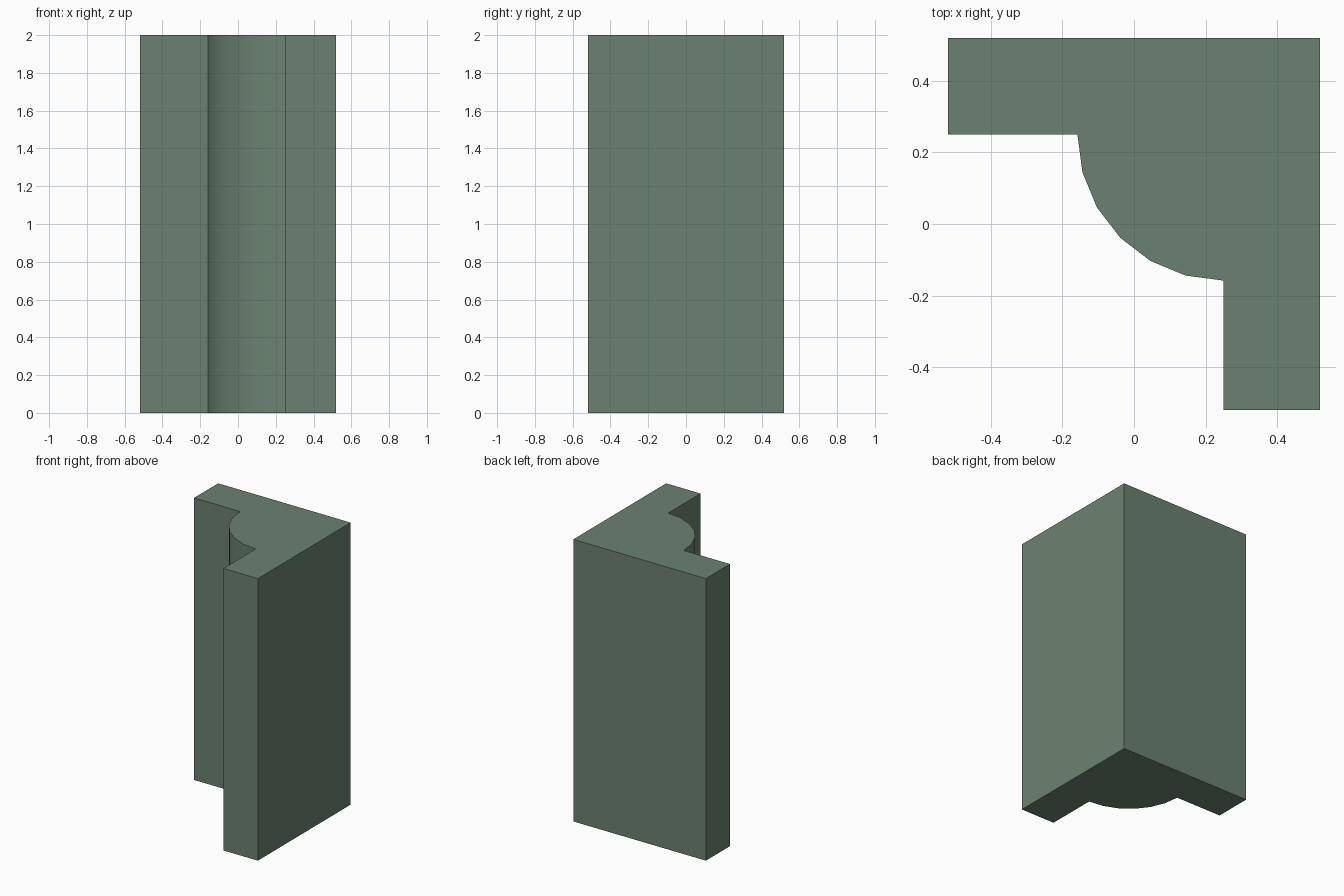
import bpy, bmesh, math

cube = bpy.data.objects.get("Cube")
if cube:
    bpy.data.objects.remove(cube, do_unlink=True)

HALF, INNER, RADIUS, HEIGHT, STEPS = 0.52, 0.25, 0.408, 2.0, 6

# Painted green material
green = bpy.data.materials.new("muted_green")
green.use_nodes = True
colour = (0.145, 0.222, 0.165, 1)
green.diffuse_color = colour
green.node_tree.nodes["Principled BSDF"].inputs["Base Color"].default_value = colour

# L-shaped footprint with a rounded bulge in the inner corner
outline = [(INNER, -HALF), (HALF, -HALF), (HALF, HALF), (-HALF, HALF), (-HALF, INNER)]
for i in range(STEPS + 1):
    a = math.pi + i * math.pi / 2 / STEPS
    outline.append((INNER + RADIUS * math.cos(a), INNER + RADIUS * math.sin(a)))

# Extrude the footprint to full height
bm = bmesh.new()
base = bm.faces.new([bm.verts.new((x, y, 0)) for x, y in outline])
top = bmesh.ops.extrude_face_region(bm, geom=[base], use_keep_orig=True)["geom"]
bmesh.ops.translate(bm, vec=(0, 0, HEIGHT),
                    verts=[v for v in top if isinstance(v, bmesh.types.BMVert)])
bmesh.ops.recalc_face_normals(bm, faces=bm.faces)

mesh = bpy.data.meshes.new("corner_post")
bm.to_mesh(mesh)
bm.free()
mesh.materials.append(green)
post = bpy.data.objects.new("corner_post", mesh)
bpy.context.collection.objects.link(post)

# Smooth the curved bulge, keep the corners sharp
bpy.ops.object.select_all(action="DESELECT")
post.select_set(True)
bpy.context.view_layer.objects.active = post
bpy.ops.object.shade_smooth_by_angle(angle=math.radians(30))
